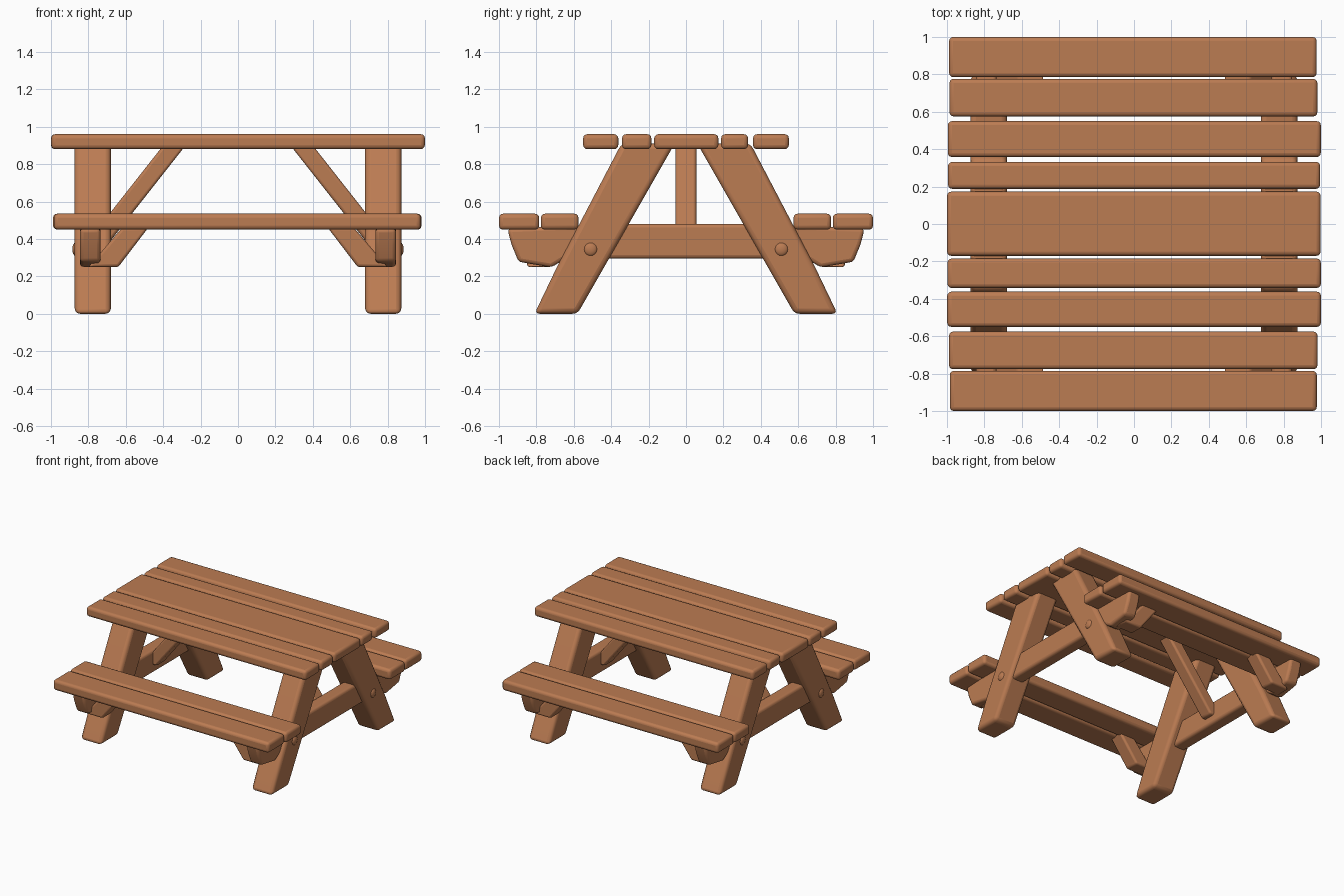
import bpy, bmesh, math, random
from mathutils import Vector

if "Cube" in bpy.data.objects:
    bpy.data.objects.remove(bpy.data.objects["Cube"])

random.seed(4)
wood = bpy.data.materials.new("warm brown wood")
wood.diffuse_color = (0.50, 0.20, 0.085, 1)
wood.use_nodes = True
wood.node_tree.nodes["Principled BSDF"].inputs["Base Color"].default_value = wood.diffuse_color


def finish(ob, bevel):
    """Give the part its colour, rounded edges and smooth shading."""
    ob.data.materials.append(wood)
    if bevel:
        m = ob.modifiers.new("rounded edges", 'BEVEL')
        m.width = bevel
        m.segments = 3
        m.limit_method = 'ANGLE'
        m.angle_limit = math.radians(25)
    bpy.ops.object.select_all(action='DESELECT')
    ob.select_set(True)
    bpy.context.view_layer.objects.active = ob
    bpy.ops.object.shade_smooth_by_angle(angle=math.radians(40))


def prism(name, profile, axis, lo, hi, bevel=0.02, sx=1, sy=1):
    """Extrude a (y,z) profile along x, or an (x,z) profile along y."""
    def place(p, d):
        v = (d, p[0], p[1]) if axis == 'x' else (p[0], d, p[1])
        return Vector((v[0] * sx, v[1] * sy, v[2]))
    bm = bmesh.new()
    face = bm.faces.new([bm.verts.new(place(p, lo)) for p in profile])
    ext = bmesh.ops.extrude_face_region(bm, geom=[face])
    verts = [g for g in ext['geom'] if isinstance(g, bmesh.types.BMVert)]
    d = hi - lo
    bmesh.ops.translate(bm, verts=verts,
                        vec=(d * sx, 0, 0) if axis == 'x' else (0, d * sy, 0))
    bmesh.ops.recalc_face_normals(bm, faces=bm.faces)
    me = bpy.data.meshes.new(name)
    bm.to_mesh(me)
    bm.free()
    ob = bpy.data.objects.new(name, me)
    bpy.context.collection.objects.link(ob)
    finish(ob, bevel)


def plank(name, y0, y1, z0, z1, x0, x1):
    """A board along x with slightly uneven ends."""
    x0 += random.uniform(0, 0.006)
    x1 -= random.uniform(0, 0.006)
    prism(name, [(y0, z0), (y1, z0), (y1, z1), (y0, z1)], 'x', x0, x1, 0.022)


# Table top boards
for y0, y1 in [(-0.55, -0.362), (-0.342, -0.185), (-0.17, 0.173),
               (0.188, 0.332), (0.358, 0.55)]:
    plank("tabletop_board", y0, y1, 0.88, 0.96, -1.0, 1.0)

# Bench boards
for y0, y1 in [(0.575, 0.776), (0.785, 1.0)]:
    plank("back_bench_board", y0, y1, 0.45, 0.535, -0.99, 0.982)
    plank("front_bench_board", -y1, -y0, 0.45, 0.535, -0.99, 0.982)

leg = [(0.58, 0.0), (0.81, 0.0), (0.69, 0.25), (0.345, 0.91), (0.06, 0.91)]
half_beam = [(0.40, 0.295), (0.66, 0.285), (0.72, 0.248), (0.895, 0.278),
             (0.933, 0.37), (0.955, 0.455), (0.40, 0.48)]
beam = half_beam + [(-y, z) for y, z in reversed(half_beam)]
table_brace = [(0.825, 0.36), (0.705, 0.36), (0.28, 0.90), (0.40, 0.90)]
bench_brace = [(0.80, 0.25), (0.64, 0.25), (0.48, 0.46), (0.62, 0.46)]

for sx in (-1, 1):
    # Cross beam carrying the benches, and brace up to the table top
    prism("cross_beam", beam, 'x', 0.735, 0.845, 0.02, sx)
    prism("table_brace", table_brace, 'y', -0.055, 0.055, 0.015, sx)
    for sy in (-1, 1):
        # Slanted legs and the short braces under the benches
        prism("leg", leg, 'x', 0.68, 0.873, 0.028, sx, sy)
        prism("bench_brace", bench_brace, 'y', 0.73, 0.85, 0.015, sx, sy)
        # Rounded pegs on the outside of the legs
        bpy.ops.mesh.primitive_uv_sphere_add(
            segments=16, ring_count=8, radius=0.036,
            location=(0.868 * sx, 0.51 * sy, 0.345))
        peg = bpy.context.object
        peg.name = "peg"
        peg.scale = (0.5, 1, 1)
        finish(peg, 0)
